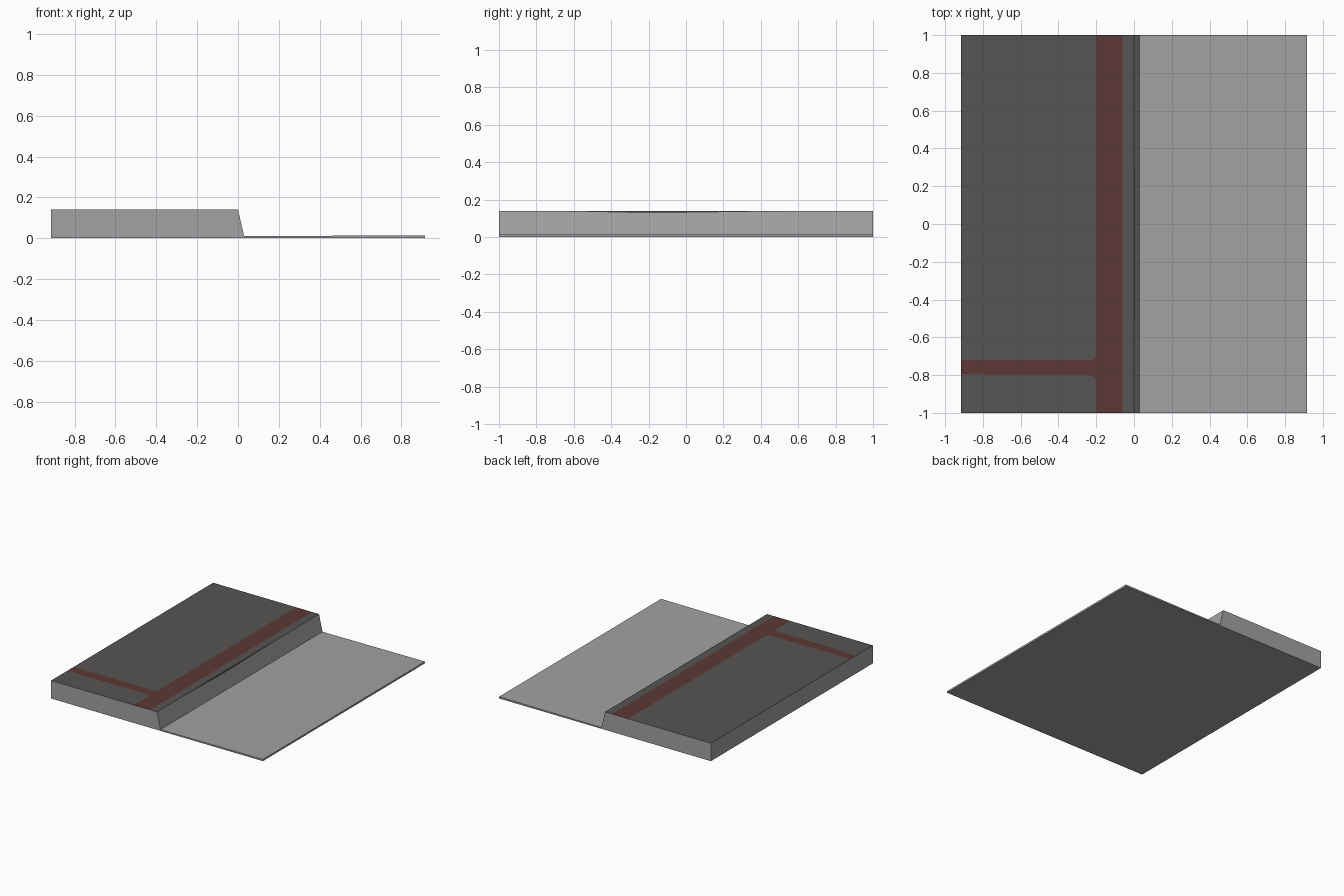
import bpy

if "Cube" in bpy.data.objects:
    bpy.data.objects.remove(bpy.data.objects["Cube"])

W, L = 0.915, 1.0          # half width and half length
TOP = 0.14                 # paving height
FOOT_X, FOOT_Z = 0.03, 0.01  # foot of the kerb
EDGE_Z = 0.014             # outer edge of the road


def material(name, colour):
    m = bpy.data.materials.new(name)
    m.diffuse_color = (*colour, 1)
    m.use_nodes = True
    m.node_tree.nodes["Principled BSDF"].inputs["Base Color"].default_value = m.diffuse_color
    return m


concrete = material("light_grey_concrete", (0.36, 0.36, 0.36))
paving = material("dark_grey_paving", (0.093, 0.089, 0.084))
red = material("dark_red_tiles", (0.108, 0.040, 0.037))


def mesh_object(name, polygons, mat):
    """Object from a list of polygons, each a list of 3D points."""
    verts, faces = [], []
    for poly in polygons:
        faces.append(range(len(verts), len(verts) + len(poly)))
        verts += poly
    me = bpy.data.meshes.new(name)
    me.from_pydata(verts, [], [list(f) for f in faces])
    me.materials.append(mat)
    me.update()
    ob = bpy.data.objects.new(name, me)
    bpy.context.collection.objects.link(ob)
    return ob


def flat(points):
    return [(x, y, TOP) for x, y in points]


def on_slope(y, z):
    return (FOOT_X * (TOP - z) / (TOP - FOOT_Z), y, z)


# Concrete body: profile ends, left side, underside and road
profile = [(-W, 0), (W, 0), (W, EDGE_Z), (FOOT_X, FOOT_Z), (0, TOP), (-W, TOP)]
body = [[(x, -L, z) for x, z in profile],
        [(x, L, z) for x, z in reversed(profile)]]
for i in (0, 1, 2, 5):
    (x0, z0), (x1, z1) = profile[i], profile[(i + 1) % 6]
    body.append([(x0, -L, z0), (x0, L, z0), (x1, L, z1), (x1, -L, z1)])
mesh_object("road_and_pavement_body", body, concrete)

# Kerb slope with a shallow worn line along its top edge
wear = [(-0.72, TOP), (-0.25, 0.128), (-0.1, 0.128), (0.65, TOP)]
kerb = [on_slope(y, z) for y, z in
        [(-L, FOOT_Z), (L, FOOT_Z), (L, TOP)] + wear[::-1] + [(-L, TOP)]]
mesh_object("kerb_face", [kerb], concrete)
mesh_object("paving_overhang", [[on_slope(y, z) for y, z in wear]], paving)

# Paving surface: kerb strip and the two fields beside the cross stripe
R0, R1 = -0.2, -0.06       # long stripe
S0, S1 = -0.80, -0.72      # cross stripe
C = 0.02                   # corner chamfer
upper = [(-W, S1), (R0 - C, S1), (R0, S1 + C), (R0, L), (-W, L)]
lower = [(-W, -L), (R0, -L), (R0, S0 - C), (R0 - C, S0),
         (-0.8, S0), (-0.8, S0 + 0.007), (-W, S0 + 0.007)]
strip = [(R1, -L), (0, -L), (0, L), (R1, L)]
mesh_object("paving_surface", [flat(upper), flat(lower), flat(strip)], paving)

# Red tactile stripes
long_stripe = [(R0, -L), (R1, -L), (R1, L), (R0, L)]
cross = [(-W, S0 + 0.007), (-0.8, S0 + 0.007), (-0.8, S0), (R0 - C, S0),
         (R0, S0 - C), (R0, S1 + C), (R0 - C, S1), (-W, S1)]
mesh_object("red_stripes", [flat(long_stripe), flat(cross)], red)
